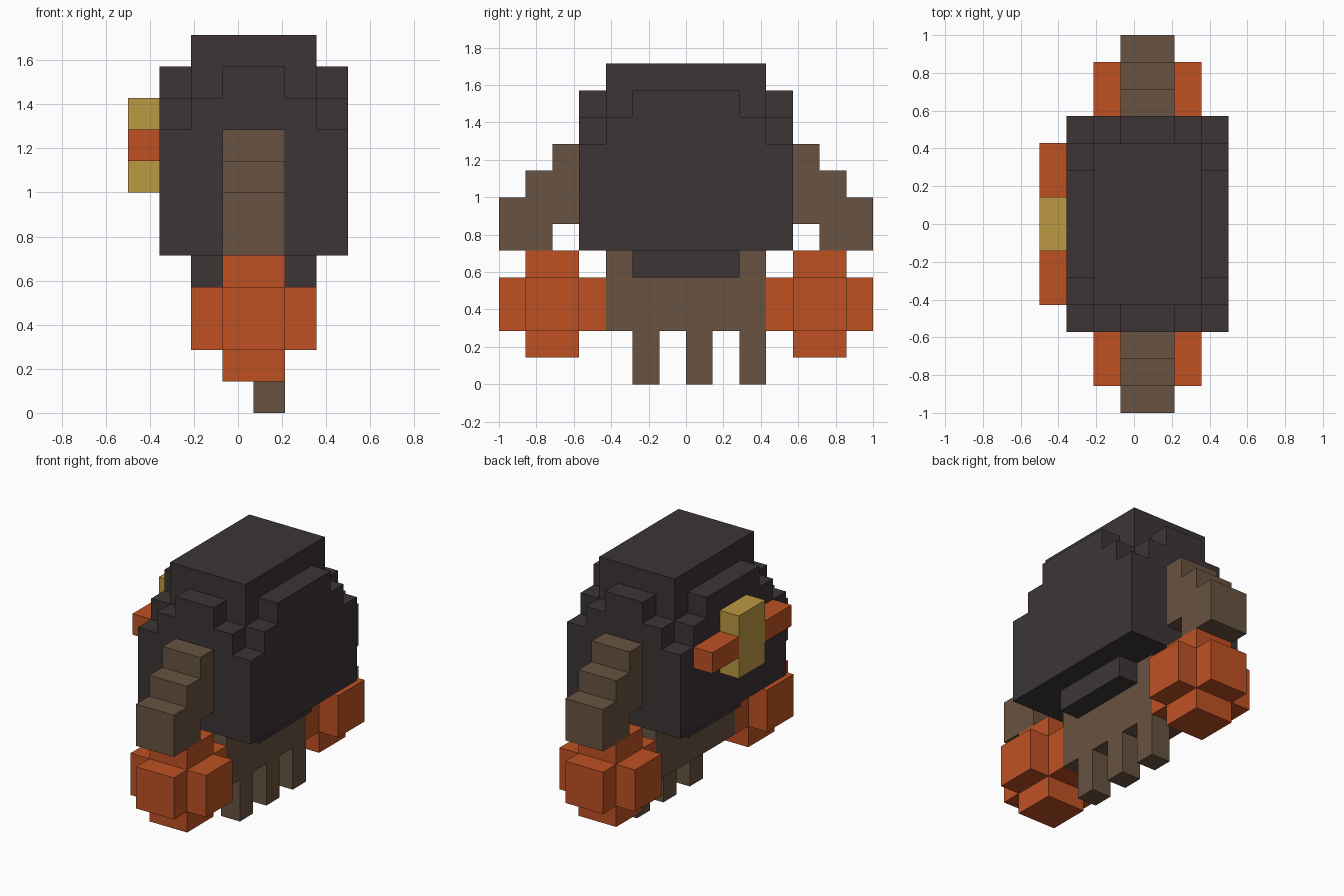
import bpy, bmesh, math
from mathutils import Vector
from itertools import product

if "Cube" in bpy.data.objects:
    bpy.data.objects.remove(bpy.data.objects["Cube"], do_unlink=True)

U = 1 / 7                     # size of one block
GX, GY = 7, 14                # grid width and depth in blocks


def make_material(name, rgb):
    def linear(c):
        c /= 255
        return c / 12.92 if c <= 0.04045 else ((c + 0.055) / 1.055) ** 2.4
    colour = (*[linear(c) for c in rgb], 1)
    mat = bpy.data.materials.new(name)
    mat.use_nodes = True
    mat.diffuse_color = colour
    bsdf = mat.node_tree.nodes["Principled BSDF"]
    bsdf.inputs["Base Color"].default_value = colour
    bsdf.inputs["Roughness"].default_value = 0.8
    return mat


CHARCOAL = make_material("charcoal", (60, 53, 54))
BROWN = make_material("brown", (104, 83, 65))
ORANGE = make_material("orange", (191, 81, 36))
GOLD = make_material("gold", (188, 153, 66))


def blocks(name, material, boxes, mirror_y=False):
    """Merge boxes (x0, x1, y0, y1, z0, z1), in block units, into one shell."""
    cells = set()
    for x0, x1, y0, y1, z0, z1 in boxes:
        cells |= set(product(range(x0, x1), range(y0, y1), range(z0, z1)))
    if mirror_y:
        cells = {(x, GY - 1 - y, z) for x, y, z in cells}

    bm = bmesh.new()
    verts = {}

    def corner(p):
        if p not in verts:
            x, y, z = p
            verts[p] = bm.verts.new(Vector((x - GX / 2, y - GY / 2, z)) * U)
        return verts[p]

    # only the outward sides of the blocks become faces
    for cell in sorted(cells):
        for axis, side in product(range(3), (0, 1)):
            beside = list(cell)
            beside[axis] += 1 if side else -1
            if tuple(beside) in cells:
                continue
            quad = []
            for a, b in ((0, 0), (1, 0), (1, 1), (0, 1)):
                p = list(cell)
                p[axis] += side
                p[(axis + 1) % 3] += a
                p[(axis + 2) % 3] += b
                quad.append(corner(tuple(p)))
            bm.faces.new(quad if side else quad[::-1])
    bmesh.ops.dissolve_limit(bm, angle_limit=math.radians(1),
                             verts=bm.verts[:], edges=bm.edges[:])

    mesh = bpy.data.meshes.new(name)
    bm.to_mesh(mesh)
    bm.free()
    mesh.materials.append(material)
    obj = bpy.data.objects.new(name, mesh)
    bpy.context.collection.objects.link(obj)
    return obj


# Domed body with stepped shoulders
blocks("body", CHARCOAL, [
    (1, 7, 3, 11, 5, 9),
    (2, 6, 3, 11, 9, 10), (1, 7, 4, 10, 9, 10),
    (3, 5, 3, 11, 10, 11), (1, 7, 5, 9, 10, 11),
    (2, 6, 4, 10, 10, 12),
])

# Strips under the body, either side of the lower block
for side, x in (("right", 2), ("left", 5)):
    blocks(side + "_lower_strip", CHARCOAL, [(x, x + 1, 5, 9, 4, 5)])

# Lower block and its row of legs
blocks("lower_block", BROWN, [(3, 5, 4, 10, 2, 5)])
for i, y in enumerate((5, 7, 9)):
    blocks(f"leg_{i + 1}", BROWN, [(4, 5, y, y + 1, 0, 2)])

# Stepped arms and round fists at both ends
for end, flip in (("front", False), ("back", True)):
    blocks(end + "_arm", BROWN, [
        (3, 5, 2, 3, 6, 9), (3, 5, 1, 2, 5, 8), (3, 5, 0, 1, 5, 7),
    ], flip)
    blocks(end + "_fist", ORANGE, [
        (3, 5, 0, 4, 2, 4), (3, 5, 1, 3, 1, 5), (2, 6, 1, 3, 2, 4),
    ], flip)
    # Crossbar half on the right flank
    blocks(end + "_crossbar", ORANGE, [(0, 1, 4, 6, 8, 9)], flip)

# Upright bar between the crossbar halves
blocks("upright_bar", GOLD, [(0, 1, 6, 8, 7, 10)])
